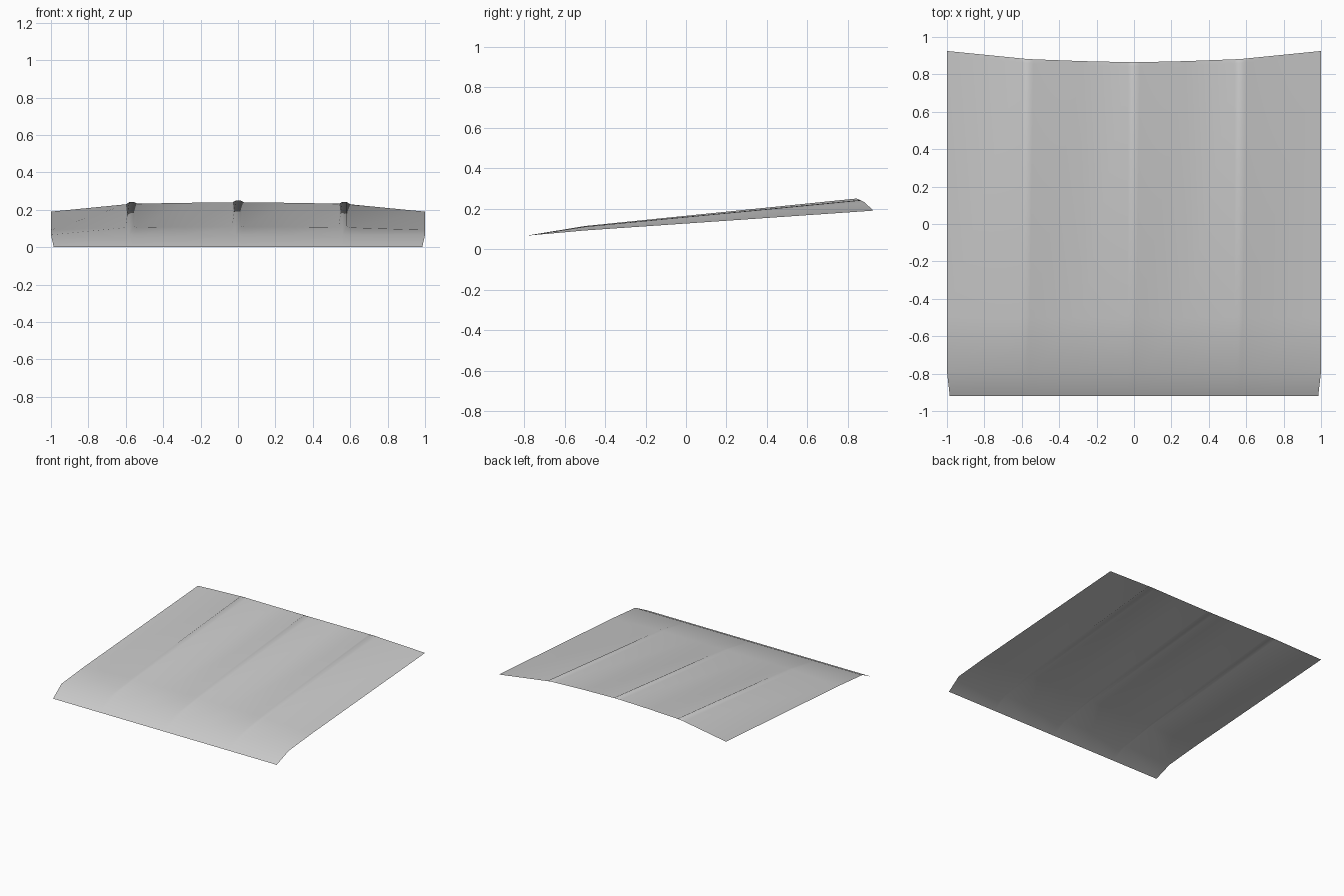
import bpy
import bmesh

if "Cube" in bpy.data.objects:
    bpy.data.objects.remove(bpy.data.objects["Cube"])

# Painted sheet metal
paint = bpy.data.materials.new("grey_paint")
paint.use_nodes = True
grey = (0.6, 0.6, 0.6, 1)
paint.diffuse_color = grey
paint.node_tree.nodes["Principled BSDF"].inputs["Base Color"].default_value = grey


def by_width(x, centre, ridge, edge):
    """Interpolate from the centre line through the side ridge to the edge."""
    a = abs(x)
    if a < 0.57:
        return centre + (ridge - centre) * (a / 0.57) ** 1.5
    return ridge + (edge - ridge) * (a - 0.57) / 0.43


# Columns across the panel: (x, ridge factor)
RIDGE = ((-0.032, 0), (-0.012, 1), (0.012, 1), (0.032, 0))
columns = [(-1, 0), (-0.28, 0), (0.28, 0), (1, 0)]
for ridge_x in (-0.57, 0, 0.57):
    columns += [(ridge_x + dx, rise) for dx, rise in RIDGE]
columns.sort()


def panel_column(x, rise):
    """Points from the front lip to the rear edge of one column."""
    back_y = by_width(x, 0.865, 0.882, 0.925)
    back_z = by_width(x, 0.24, 0.232, 0.19)
    mid_z = by_width(x, 0.109, 0.106, 0.092)
    crest_y = back_y - 0.022
    crest_z = mid_z + (back_z - mid_z) * (crest_y + 0.5) / (back_y + 0.5)
    return [
        (x * 0.985, -0.92, 0),
        (x, -0.79, 0.066),
        (x, -0.5, mid_z + 0.005 * rise),
        (x, crest_y, crest_z + 0.012 * rise),
        (x, back_y, back_z),
    ]


# Hood panel with three raised ribs, an open sheet
bm = bmesh.new()
grid = [[bm.verts.new(p) for p in panel_column(x, rise)] for x, rise in columns]
for left, right in zip(grid, grid[1:]):
    for j in range(len(left) - 1):
        face = bm.faces.new((left[j], right[j], right[j + 1], left[j + 1]))
        face.smooth = True
mesh = bpy.data.meshes.new("hood_panel")
bm.to_mesh(mesh)
bm.free()
mesh.materials.append(paint)
panel = bpy.data.objects.new("hood_panel", mesh)
bpy.context.collection.objects.link(panel)
